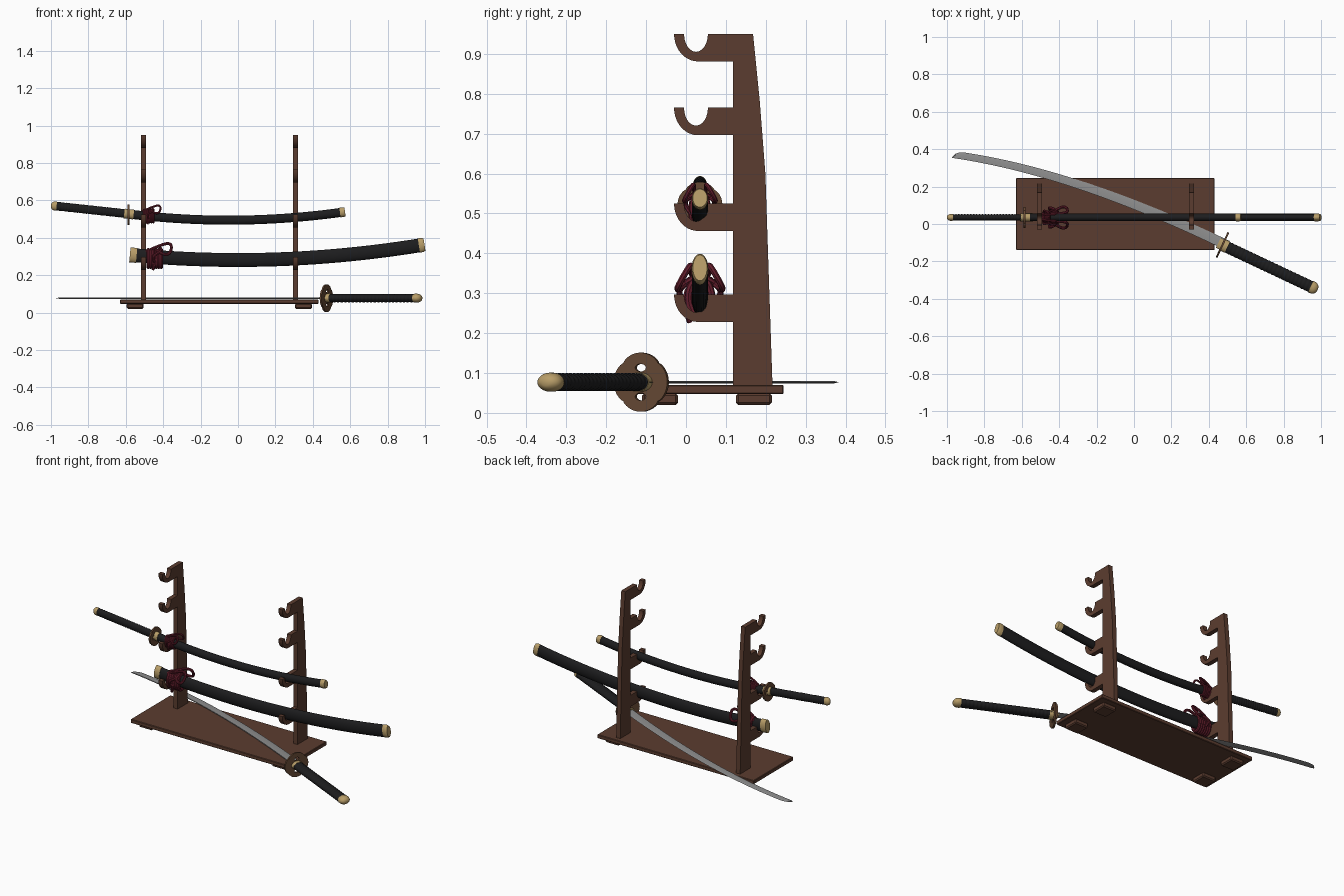
import bpy, bmesh, math
from mathutils import Matrix, Vector

if "Cube" in bpy.data.objects:
    bpy.data.objects.remove(bpy.data.objects["Cube"])


def material(name, rgb):
    m = bpy.data.materials.new(name)
    m.diffuse_color = (*rgb, 1)
    m.use_nodes = True
    m.node_tree.nodes["Principled BSDF"].inputs["Base Color"].default_value = m.diffuse_color
    return m


WOOD = material("dark_wood", (0.105, 0.046, 0.029))
BLACK = material("black_lacquer", (0.012, 0.012, 0.013))
GOLD = material("pale_brass", (0.48, 0.34, 0.14))
BRONZE = material("bronze_brown", (0.13, 0.065, 0.034))
STEEL = material("grey_steel", (0.27, 0.27, 0.27))
RED = material("dark_red_cord", (0.13, 0.013, 0.026))


def finish(ob, mat, angle=35):
    ob.data.materials.clear()
    ob.data.materials.append(mat)
    bpy.ops.object.select_all(action='DESELECT')
    ob.select_set(True)
    bpy.context.view_layer.objects.active = ob
    if ob.type == 'CURVE':
        bpy.ops.object.convert(target='MESH')
    bpy.ops.object.shade_smooth_by_angle(angle=math.radians(angle))
    return bpy.context.object


def box(name, lo, hi, mat, bevel=0.003):
    bm = bmesh.new()
    bmesh.ops.create_cube(bm, size=1)
    for v in bm.verts:
        v.co = [lo[i] + (v.co[i] + 0.5) * (hi[i] - lo[i]) for i in range(3)]
    bmesh.ops.bevel(bm, geom=bm.edges[:], offset=bevel, segments=1, affect='EDGES')
    me = bpy.data.meshes.new(name)
    bm.to_mesh(me)
    bm.free()
    ob = bpy.data.objects.new(name, me)
    bpy.context.collection.objects.link(ob)
    return finish(ob, mat, 20)


def curve(name, loops, mat, cyclic=True, half=0.0, radius=0.0, matrix=None):
    """Filled flat plate (half thickness) or round cord (radius)."""
    cu = bpy.data.curves.new(name, 'CURVE')
    cu.dimensions = '3D' if radius else '2D'
    if radius:
        cu.bevel_depth, cu.bevel_resolution, cu.use_fill_caps = radius, 2, True
    else:
        cu.fill_mode, cu.extrude = 'BOTH', half
    for pts in loops:
        sp = cu.splines.new('NURBS' if radius and not cyclic else 'POLY')
        sp.points.add(len(pts) - 1)
        for p, q in zip(sp.points, pts):
            p.co = (*q, 1) if len(q) == 3 else (*q, 0, 1)
        sp.use_cyclic_u = cyclic
        if sp.type == 'NURBS':
            sp.order_u, sp.use_endpoint_u, sp.resolution_u = 3, True, 5
    ob = bpy.data.objects.new(name, cu)
    bpy.context.collection.objects.link(ob)
    if matrix:
        ob.matrix_world = matrix
    return finish(ob, mat)


OVAL = [(math.cos(i * math.tau / 24), math.sin(i * math.tau / 24)) for i in range(24)]


def sweep(name, path, a, b, place, mat, n=24, scale=lambda t: 1, section=lambda t: OVAL):
    """Loft a section (a in the sword's plane, b across it) along path(t)."""
    bm = bmesh.new()
    rings = []
    for i in range(n + 1):
        t = i / n
        p = Vector(path(t))
        d = (Vector(path(t + 0.001)) - Vector(path(t - 0.001))).normalized()
        nrm, k = Vector((-d.y, d.x)), scale(t)
        rings.append([bm.verts.new(place(*(p + nrm * s * a * k), w * b * k))
                      for s, w in section(t)])
    for r, q in zip(rings, rings[1:]):
        for j in range(len(r)):
            k = (j + 1) % len(r)
            bm.faces.new((r[j], r[k], q[k], q[j]))
    bm.faces.new(rings[0])
    bm.faces.new(rings[-1])
    bmesh.ops.recalc_face_normals(bm, faces=bm.faces[:])
    me = bpy.data.meshes.new(name)
    bm.to_mesh(me)
    bm.free()
    ob = bpy.data.objects.new(name, me)
    bpy.context.collection.objects.link(ob)
    return finish(ob, mat)


def upright_plane(u, v, w):
    return (u, 0.035 + w, v)


def flat_plane(u, v, w):
    return (u, v, 0.077 + w)


def line(p, q):
    return lambda t: (p[0] + (q[0] - p[0]) * t, p[1] + (q[1] - p[1]) * t)


def arc(x0, x1, f):
    return lambda t: (x0 + (x1 - x0) * t, f(x0 + (x1 - x0) * t))


def rounded(t):
    return math.sqrt(max(0.05, 1 - max(0, (t - 0.3) / 0.75) ** 2))


def ripple(t):
    return 1 + 0.035 * math.sin(t * 24 * math.tau)


# Stand base and feet
box("base_board", (-0.63, -0.14, 0.047), (0.43, 0.245, 0.07), WOOD)
for x in (-0.55, 0.35):
    for y in (-0.065, 0.17):
        box("foot", (x - 0.045, y - 0.045, 0.02), (x + 0.045, y + 0.045, 0.049), WOOD, 0.006)

# Uprights, each with four hooks
profile = [(0.118, 0.065), (0.217, 0.065), (0.209, 0.3), (0.199, 0.6), (0.185, 0.78), (0.168, 0.95)]
for z in (0.95, 0.765, 0.525, 0.297):
    if z < 0.9:
        profile.append((0.118, z))
    for i in range(13):
        g = math.pi * i / 12
        profile.append((0.025 + 0.03 * math.cos(g), z - 0.045 * math.sin(g)))
    for i in range(11):
        g = math.pi / 2 * i / 10
        profile.append((0.03 - 0.06 * math.cos(g), z - 0.069 * math.sin(g)))
    profile.append((0.118, z - 0.069))
for x in (-0.505, 0.307):
    m = Matrix(((0, 0, 1, x), (1, 0, 0, 0), (0, 1, 0, 0), (0, 0, 0, 1)))
    curve("hooked_upright", [profile], WOOD, half=0.0135, matrix=m)


# Four-lobed guard with two openings
def guard(name, R, half, v, w, u, loc):
    outer = []
    for i in range(96):
        g = math.tau * i / 96
        r = R * (0.91 + 0.09 * abs(math.cos(2 * g)) ** 0.6)
        outer.append((r * math.cos(g), r * math.sin(g)))
    loops = [outer]
    for s in (-1, 1):
        loops.append([(0.2 * R * c, s * 0.49 * R + 0.13 * R * d) for c, d in OVAL])
    m = Matrix((v, w, u)).transposed().to_4x4()
    m.translation = loc
    curve(name, loops, BRONZE, half=half, matrix=m)


# Upper short sword, sheathed
def upper(x):
    return 0.494 + 0.115 * (x + 0.05) ** 2


P = upright_plane
sweep("short_scabbard", arc(-0.57, 0.55, upper), 0.024, 0.02, P, BLACK)
sweep("short_scabbard_tip", arc(0.545, 0.572, upper), 0.026, 0.0205, P, GOLD, 6,
      lambda t: 1 - 0.12 * max(0, t - 0.7) / 0.3)
sweep("short_collar", arc(-0.608, -0.558, upper), 0.026, 0.022, P, GOLD, 4)
guard("short_guard", 0.056, 0.005, (0, 0, 1), (0, 1, 0), (-1, 0, 0), (-0.585, 0.035, 0.523))
sweep("short_grip", line((-0.6, 0.529), (-0.98, 0.57)), 0.023, 0.017, P, BLACK, 144, ripple)
sweep("short_pommel", line((-0.97, 0.569), (-1.0, 0.572)), 0.024, 0.018, P, GOLD, 8, rounded)


# Middle empty scabbard
def middle(x):
    return 0.281 + 0.083 * x * x


sweep("long_scabbard", arc(-0.56, 0.985, middle), 0.037, 0.02, P, BLACK)
sweep("long_scabbard_mouth", arc(-0.578, -0.542, middle), 0.04, 0.0225, P, GOLD, 4)
sweep("long_scabbard_tip", arc(0.967, 0.997, middle), 0.0385, 0.021, P, GOLD, 6,
      lambda t: 1 - 0.15 * max(0, t - 0.6) / 0.4)


# Cords knotted round the scabbards
def cord(name, c, k):
    def at(x, y, z):
        return (c[0] + x * k, c[1] + y * k, c[2] + z * k)
    rings = [[at(-0.045 + 0.014 * i, 0.029 * q, 0.047 * p) for p, q in OVAL] for i in range(6)]
    curve(name + "_wrap", rings, RED, radius=0.0095 * k)
    strands = []
    for s in (-1, 1):
        strands.append([at(-0.06, s * 0.006, 0.035), at(-0.01, s * 0.025, 0.06),
                        at(0.08, s * 0.02, 0.09), at(0.078, s * 0.055, 0.03),
                        at(0.04, s * 0.058, 0.015), at(0, s * 0.025, 0.045)])
        strands.append([at(0.02, 0, 0.056), at(0.03, s * 0.035, 0.04),
                        at(-0.03, s * 0.06, 0.01), at(-0.01, s * 0.035, -0.02)])
    strands.append([at(-0.02, -0.03, 0.02), at(0.0, -0.042, -0.02), at(-0.02, -0.025, -0.06)])
    curve(name + "_strands", strands, RED, cyclic=False, radius=0.008 * k)


cord("long_cord", (-0.435, 0.035, 0.289), 1)
cord("short_cord", (-0.47, 0.035, 0.516), 0.7)


# Drawn long sword lying across the base
def blade_path(t):
    a, b, c = (0.5, -0.115), (-0.333, 0.285), (-0.97, 0.372)
    return tuple((1 - t) ** 2 * a[i] + 2 * t * (1 - t) * b[i] + t * t * c[i] for i in (0, 1))


def blade_section(t):
    h = 1 - 0.3 * t
    e = h if t < 0.95 else -h + 2 * h * math.sqrt(max(0.0005, 1 - ((t - 0.95) / 0.05) ** 2))
    r = min(0.25 * h, (e - h) / 2 + 0.25 * h)
    k = min(1, (e + h) / h + 0.1)
    # travelling toward -x, the convex cutting edge is on the negative normal
    return [(-e, 0), (-r, k), (h, 0.7 * k), (h, -0.7 * k), (-r, -k)]


F = flat_plane
sweep("long_blade", blade_path, 0.027, 0.0035, F, STEEL, 80, section=blade_section)
D, N = Vector((0.904, -0.427, 0)), Vector((0.427, 0.904, 0))
G = Vector((0.473, -0.112, 0.077))


def along(s0, s1):
    return line((G + D * s0).xy, (G + D * s1).xy)


guard("long_guard", 0.074, 0.005, N, (0, 0, 1), D, G)
sweep("blade_collar", along(-0.025, 0.0), 0.029, 0.008, F, GOLD, 4)
sweep("long_collar", along(0.0, 0.028), 0.033, 0.024, F, GOLD, 4)
sweep("long_grip", along(0.02, 0.54), 0.031, 0.022, F, BLACK, 144, ripple)
sweep("long_pommel", along(0.522, 0.562), 0.033, 0.024, F, GOLD, 10, rounded)
